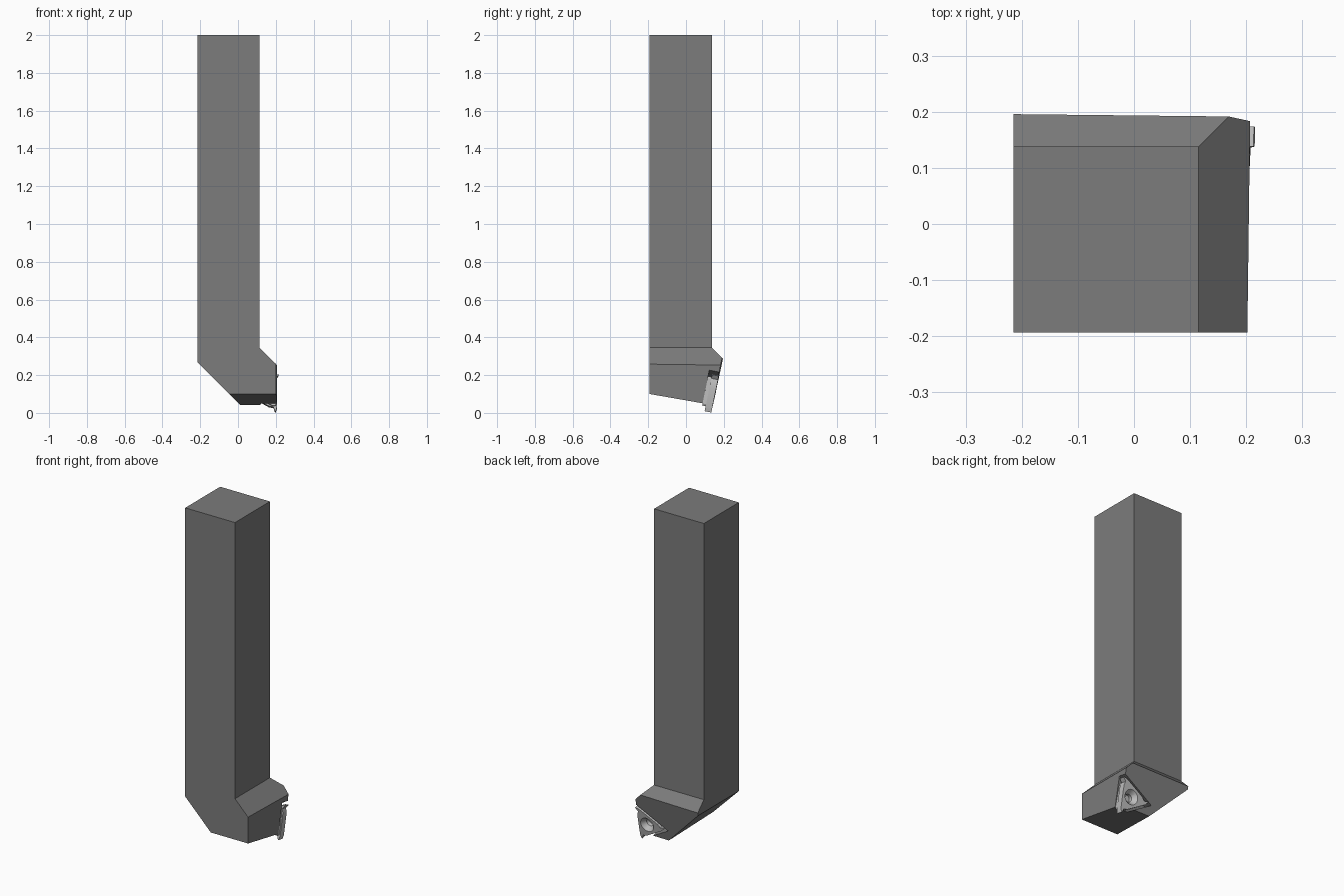
import bpy, bmesh, math
from mathutils import Vector, Matrix

if "Cube" in bpy.data.objects:
    bpy.data.objects.remove(bpy.data.objects["Cube"])


def finish(name, bm, mat=None):
    bmesh.ops.recalc_face_normals(bm, faces=bm.faces)
    me = bpy.data.meshes.new(name)
    bm.to_mesh(me)
    bm.free()
    ob = bpy.data.objects.new(name, me)
    bpy.context.collection.objects.link(ob)
    if mat:
        me.materials.append(mat)
    return ob


def prism(name, pts, d0, d1, frame, mat=None):
    """Extrude a 2D outline between two depths of the seat frame."""
    bm = bmesh.new()
    f = bm.faces.new([bm.verts.new((x, y, d0)) for x, y in pts])
    ext = bmesh.ops.extrude_face_region(bm, geom=[f])
    for v in ext["geom"]:
        if isinstance(v, bmesh.types.BMVert):
            v.co.z = d1
    bm.transform(frame)
    return finish(name, bm, mat)


def cone(name, r0, r1, d0, d1, frame, seg=32, mat=None):
    bm = bmesh.new()
    bmesh.ops.create_cone(bm, cap_ends=True, segments=seg, radius1=r0, radius2=r1, depth=d1 - d0)
    bm.transform(frame @ Matrix.Translation((0, 0, (d0 + d1) / 2)))
    return finish(name, bm, mat)


def cut(ob, cutter):
    cutter.hide_render = True
    m = ob.modifiers.new("cut", "BOOLEAN")
    m.operation, m.solver, m.object = "DIFFERENCE", "EXACT", cutter
    bpy.context.view_layer.objects.active = ob
    bpy.ops.object.modifier_apply(modifier=m.name)
    bpy.data.objects.remove(cutter)


def material(name, v):
    m = bpy.data.materials.new(name)
    m.diffuse_color = (v, v, v, 1)
    m.use_nodes = True
    m.node_tree.nodes["Principled BSDF"].inputs["Base Color"].default_value = m.diffuse_color
    return m


def spin3(pts):
    """Repeat a corner outline three times about the centre."""
    out = []
    for k in range(3):
        c, s = math.cos(k * math.tau / 3), math.sin(k * math.tau / 3)
        out += [(c * x - s * y, s * x + c * y) for x, y in pts]
    return out


steel = material("dark_steel", 0.2)
carbide = material("carbide", 0.5)

# Holder: head block sliced by planes (point, outward normal), then shank pulled up
planes = [
    ((-0.215, 0, 0), (-1, 0, 0)),
    ((0, -0.193, 0), (0, -1, 0)),
    ((0, 0, 0.345), (0, 0, 1)),
    ((0.115, 0, 0.345), (1, 0, 1)),            # side flare
    ((0, 0.138, 0.345), (0, 1, 1)),            # back flare
    ((-0.215, 0, 0.27), (-1, 0, -1)),          # heel chamfer
    ((0.202, -0.193, 0), (1, -0.013, 0)),      # side face
    ((0, 0.1425, 0.04), (0.013, 1, -0.204)),   # seat face
    ((0, -0.193, 0.1), (0, -0.175, -1)),       # underside
]
bm = bmesh.new()
bmesh.ops.create_cube(bm, size=2)
for co, no in planes:
    r = bmesh.ops.bisect_plane(bm, geom=bm.verts[:] + bm.edges[:] + bm.faces[:], dist=1e-6,
                               plane_co=co, plane_no=Vector(no).normalized(), clear_outer=True)
    edges = [e for e in bm.edges if e.is_boundary]
    bmesh.ops.edgenet_fill(bm, edges=edges)
bmesh.ops.recalc_face_normals(bm, faces=bm.faces)
top = max(bm.faces, key=lambda f: f.normal.z)
ext = bmesh.ops.extrude_face_region(bm, geom=[top])
bmesh.ops.delete(bm, geom=[top], context="FACES_ONLY")
for v in ext["geom"]:
    if isinstance(v, bmesh.types.BMVert):
        v.co.z = 2
bmesh.ops.dissolve_limit(bm, angle_limit=0.002, verts=bm.verts, edges=bm.edges)
holder = finish("holder", bm, steel)

# Seat frame: local x along the face, local y up the face, local z into the head
out = Vector((0.013, 1, -0.204)).normalized()
u = (Vector((1, 0, 0)) - out * out.x).normalized()
w = (-out).cross(u)
seat = Matrix((u, w, -out)).transposed().to_4x4()
seat.translation = (0.149, 0.1535, 0.104)

# Triangular pocket open to the side and underside
k = math.tan(math.radians(30))
cut(holder, prism("pocket", [(-0.14, 0), (0.2, -0.34 * k), (0.2, 0.34 * k)], -0.05, 0.053, seat))

# Threading insert with a tooth at each corner and a countersunk hole
corner = [(-0.01, -0.062), (0.015, -0.076), (0.038, -0.08),
          (0.047, -0.104), (0.051, -0.104), (0.058, -0.08)]
insert = prism("insert", spin3(corner), -0.002, 0.034, seat, carbide)
cut(insert, cone("countersink", 0.044, 0.022, -0.003, 0.024, seat))
cut(insert, cone("bore", 0.022, 0.022, 0.01, 0.05, seat))

# Shim below the insert
shim_corner = [(0.035, -0.077), (0.049, -0.077), (0.055, -0.066)]
shim = prism("shim", spin3(shim_corner), 0.034, 0.053, seat, carbide)
cut(shim, cone("shim_bore", 0.022, 0.022, 0.02, 0.045, seat))

# Smooth the round hole walls
for ob in (insert, shim):
    bpy.ops.object.select_all(action="DESELECT")
    ob.select_set(True)
    bpy.context.view_layer.objects.active = ob
    bpy.ops.object.shade_smooth_by_angle(angle=math.radians(25))
